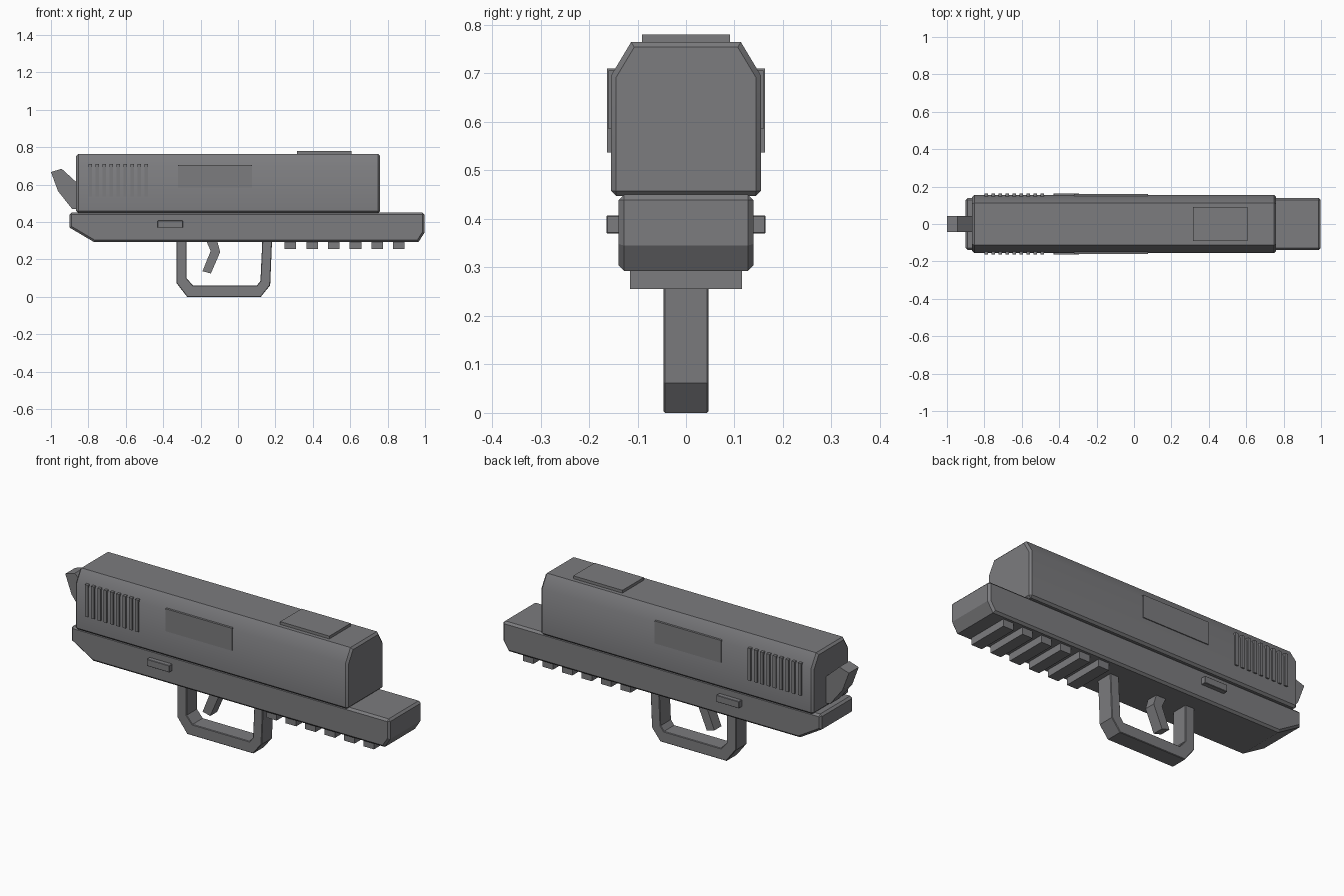
import bpy, bmesh, math
from mathutils import Vector

cube = bpy.data.objects.get("Cube")
if cube:
    bpy.data.objects.remove(cube, do_unlink=True)

grey = bpy.data.materials.new("gunmetal grey")
grey.use_nodes = True
colour = (0.2, 0.2, 0.21, 1)
grey.diffuse_color = colour
bsdf = grey.node_tree.nodes["Principled BSDF"]
bsdf.inputs["Base Color"].default_value = colour
bsdf.inputs["Roughness"].default_value = 0.6


def finish(name, bm, bevel=0, limit=30, smooth=None):
    """Turn a bmesh into an object, with optional bevel and smoothing."""
    bmesh.ops.recalc_face_normals(bm, faces=bm.faces)
    mesh = bpy.data.meshes.new(name)
    bm.to_mesh(mesh)
    bm.free()
    mesh.materials.append(grey)
    obj = bpy.data.objects.new(name, mesh)
    bpy.context.collection.objects.link(obj)
    if bevel:
        mod = obj.modifiers.new("Bevel", 'BEVEL')
        mod.width = bevel
        mod.segments = 1
        mod.limit_method = 'ANGLE'
        mod.angle_limit = math.radians(limit)
    if smooth:
        bpy.ops.object.select_all(action='DESELECT')
        obj.select_set(True)
        bpy.context.view_layer.objects.active = obj
        if bevel:
            bpy.ops.object.modifier_apply(modifier="Bevel")
        bpy.ops.object.shade_smooth_by_angle(angle=math.radians(smooth))
    return obj


def extrude(name, points, offset, **options):
    """Extrude a closed outline of 3D points along offset."""
    bm = bmesh.new()
    face = bm.faces.new([bm.verts.new(p) for p in points])
    out = bmesh.ops.extrude_face_region(bm, geom=[face])
    moved = [v for v in out["geom"] if isinstance(v, bmesh.types.BMVert)]
    bmesh.ops.translate(bm, verts=moved, vec=Vector(offset))
    return finish(name, bm, **options)


def side_profile(name, outline, half, **options):
    """Part drawn in side view (x, z), centred across y."""
    return extrude(name, [(x, -half, z) for x, z in outline],
                   (0, 2 * half, 0), **options)


def box(name, x0, x1, y0, y1, z0, z1, **options):
    return extrude(name, [(x0, y0, z0), (x1, y0, z0), (x1, y1, z0), (x0, y1, z0)],
                   (0, 0, z1 - z0), **options)


# Upper slide: chamfered cross-section run along x
half_section = [(0.155, 0.447), (0.155, 0.695), (0.113, 0.765)]
section = half_section + [(-y, z) for y, z in reversed(half_section)]
extrude("slide", [(-0.865, y, z) for y, z in section], (1.625, 0, 0),
        bevel=0.011, limit=70, smooth=35)

# Lower frame with sloped rear and clipped nose
side_profile("frame", [(-0.9, 0.45), (-0.9, 0.37), (-0.77, 0.293),
                       (0.965, 0.293), (0.998, 0.345), (0.998, 0.45)],
             0.139, bevel=0.011, limit=70)

# Trigger guard: an open band with clipped corners
outer = [(-0.33, 0.3), (-0.33, 0.075), (-0.272, 0), (0.122, 0),
         (0.172, 0.062), (0.182, 0.3)]
inner = [(0.13, 0.3), (0.12, 0.085), (0.1, 0.06), (-0.24, 0.06),
         (-0.275, 0.1), (-0.275, 0.3)]
side_profile("trigger_guard", outer + inner, 0.046, bevel=0.003, limit=70)

# Trigger and hammer
side_profile("trigger", [(-0.17, 0.3), (-0.112, 0.3), (-0.095, 0.24),
                         (-0.145, 0.125), (-0.19, 0.137), (-0.146, 0.245)], 0.03)
side_profile("hammer", [(-1.0, 0.667), (-0.943, 0.685), (-0.85, 0.6),
                        (-0.85, 0.47), (-0.887, 0.47), (-0.962, 0.565)], 0.042)

# Accessory rail teeth
for i in range(6):
    x = 0.28 + 0.116 * i
    box(f"rail_tooth_{i + 1}", x - 0.031, x + 0.031, -0.115, 0.115, 0.255, 0.3)

# Raised plate on top
box("top_plate", 0.315, 0.608, -0.091, 0.091, 0.755, 0.78)

# Grip ribs, side plates and buttons on both sides
for side, s in (("right", -1), ("left", 1)):
    for i in range(9):
        x = -0.79 + 0.0375 * i
        box(f"{side}_grip_rib_{i + 1}", x - 0.009, x + 0.009,
            s * 0.13, s * 0.163, 0.537, 0.71)
    box(f"{side}_side_plate", -0.32, 0.075, s * 0.13, s * 0.16, 0.585, 0.706)
    box(f"{side}_button", -0.43, -0.295, s * 0.12, s * 0.164, 0.37, 0.407,
        bevel=0.002)
